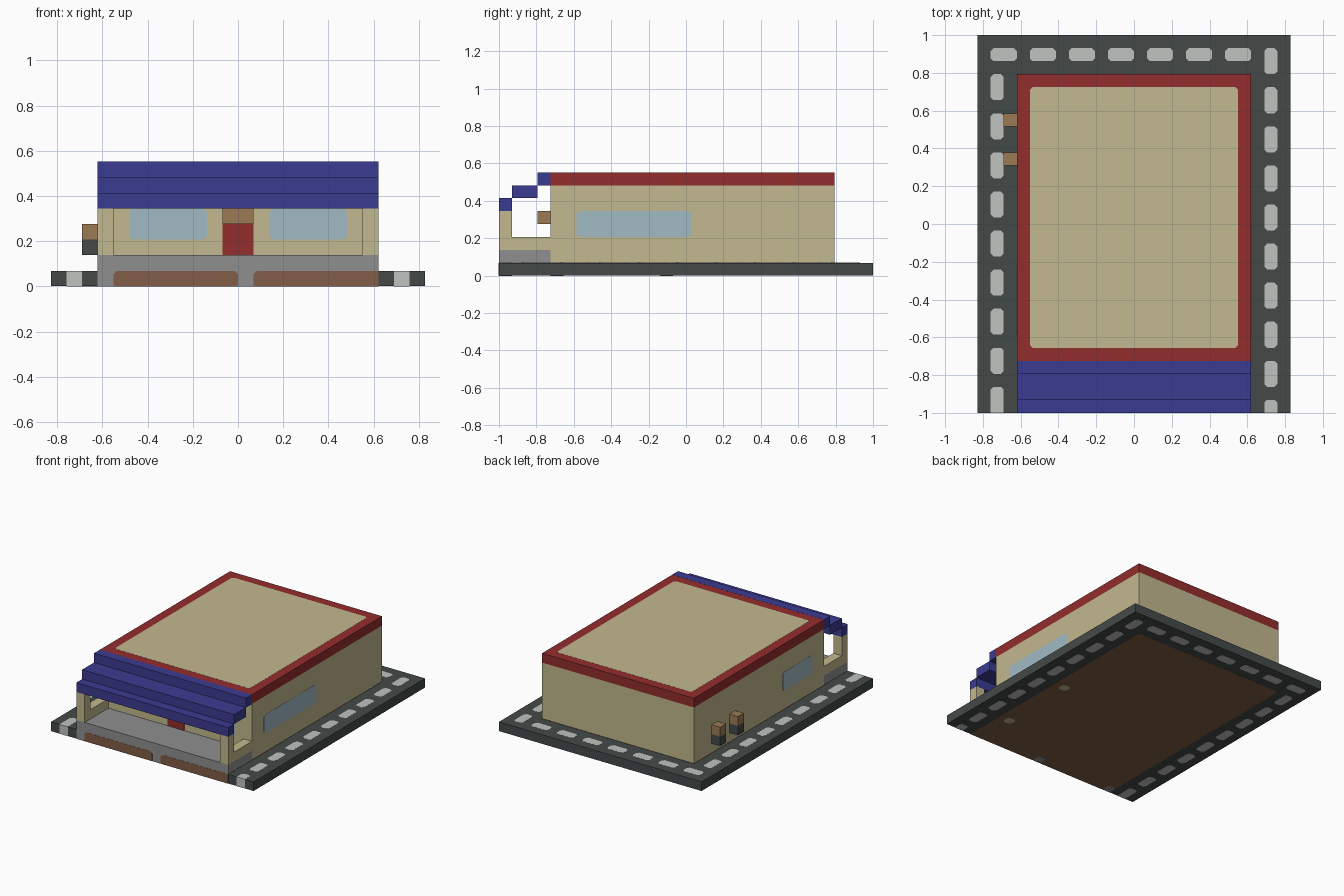
import bpy, bmesh
from mathutils import Vector

U = 2 / 29  # one block; all sizes below are in blocks

if "Cube" in bpy.data.objects:
    bpy.data.objects.remove(bpy.data.objects["Cube"], do_unlink=True)


def material(name, rgb):
    lin = [((c / 255 + 0.055) / 1.055) ** 2.4 for c in rgb] + [1]
    m = bpy.data.materials.new(name)
    m.use_nodes = True
    m.diffuse_color = lin
    m.node_tree.nodes["Principled BSDF"].inputs["Base Color"].default_value = lin
    return m


asphalt = material("asphalt", (68, 74, 73))
paint = material("road paint", (192, 194, 192))
plaster = material("beige plaster", (194, 184, 142))
red = material("red trim", (148, 45, 45))
blue = material("blue awning", (59, 59, 146))
glass = material("window glass", (161, 186, 196))
stone = material("grey stone", (143, 143, 143))
wood = material("brown wood", (156, 122, 85))
earth = material("brown earth", (129, 93, 70))


def finish(name, bm, mat):
    bmesh.ops.scale(bm, vec=(U, U, U), verts=bm.verts)
    me = bpy.data.meshes.new(name)
    bm.to_mesh(me)
    bm.free()
    me.materials.append(mat)
    ob = bpy.data.objects.new(name, me)
    bpy.context.collection.objects.link(ob)
    return ob


def box(name, mat, x, y, z, cut_axis=None, keep=None):
    """Block between x, y, z ranges; corners along cut_axis are clipped."""
    bm = bmesh.new()
    bmesh.ops.create_cube(bm, size=1)
    for v in bm.verts:
        v.co = Vector([r[0] if c < 0 else r[1] for c, r in zip(v.co, (x, y, z))])
    if cut_axis is not None:
        edges = []
        for e in bm.edges:
            d = e.verts[1].co - e.verts[0].co
            mid = (e.verts[0].co + e.verts[1].co) / 2
            if all(abs(d[i]) < 1e-5 for i in range(3) if i != cut_axis):
                if keep is None or keep(mid):
                    edges.append(e)
        bmesh.ops.bevel(bm, geom=edges, offset=0.22, segments=1, affect='EDGES')
    return finish(name, bm, mat)


FRONT, BACK = -14.5, 14.5
WALL_F, WALL_B = -10.5, 11.5
SLAB = (0.01, 0.99)

# Road around the plot
box("road_back", asphalt, (-12, 12), (WALL_B, BACK), SLAB)
for side, x in (("left", (9, 12)), ("right", (-12, -9))):
    box("road_" + side, asphalt, x, (FRONT, WALL_B), SLAB)


# Lane dashes, showing above and below the road
def dash(x, y):
    box("lane_dash", paint, x, y, (0, 1), 2, lambda p: p.y > FRONT + 0.1)


for i in range(7):
    dash((3 * i - 11, 3 * i - 9), (12.5, 13.5))
for x, top in (((10, 11), 13.5), ((-11, -10), 11.5)):
    while top > FRONT:
        dash(x, (max(top - 2, FRONT), top))
        top -= 3
    box("lane_dash_end", paint, x, (FRONT - 0.01, FRONT + 0.05), (0, 1))

# Underside of the plot with a few dug-out cells
dug = {(3.5, 1), (3.5, 0), (3.5, -1), (4.5, -2), (2.5, 0), (-2.5, 2),
       (-6.5, -7), (-6.5, -6), (-6.5, -5), (-7.5, -6)}
bm = bmesh.new()
bmesh.ops.create_grid(bm, x_segments=18, y_segments=26, size=1)
for v in bm.verts:
    v.co = Vector((v.co.x * 9, v.co.y * 13 - 1.5, 0))
bmesh.ops.reverse_faces(bm, faces=bm.faces)
pits = []
for f in bm.faces:
    c = f.calc_center_median()
    if (round(c.x * 2) / 2, round(c.y)) in dug:
        pits.append(f)
new = bmesh.ops.extrude_face_region(bm, geom=pits)["geom"]
for v in new:
    if isinstance(v, bmesh.types.BMVert):
        v.co.z = 0.95
finish("ground_underside", bm, earth)

# Stone foundation front with earth panels and the patio floor
box("foundation_front", stone, (-9, 9), (FRONT, FRONT + 0.5), (0.01, 1))
for x in ((-8, 0), (1, 9)):
    box("earth_panel", earth, x, (FRONT - 0.02, FRONT + 0.03), (0, 0.99), 1,
        lambda p: p.z > 0.5 and p.x < 8.5)
for x in ((-9, -8), (0, 1)):
    box("foundation_foot", stone, x, (FRONT, FRONT + 1), (-0.01, 0.04))
for y in (-1.5, -10):
    box("wall_foot", plaster, (7.2, 8.2), (y - 0.5, y + 0.5), (-0.01, 0.04), 2)
box("patio_floor", stone, (-9, 9), (FRONT, WALL_F), (1, 2))

# Building body and roof
box("walls", plaster, (-9, 9), (WALL_F, WALL_B), (1, 7))
box("roof_trim", red, (-9, 9), (WALL_F, WALL_B), (7, 7.99))
box("roof_panel", plaster, (-8, 8), (WALL_F + 1, WALL_B - 1), (7.9, 8), 2)

# Door, sign and windows
box("door", red, (-1, 1), (WALL_F - 0.02, WALL_F + 0.05), (2, 4))
box("door_sign", wood, (-1, 1), (WALL_F - 1, WALL_F), (4, 5))
for x in ((2, 7), (-7, -2)):
    box("front_window", glass, x, (WALL_F - 0.02, WALL_F + 0.05), (3, 5), 1)
box("left_window", glass, (8.95, 9.02), (-8.5, 0.4), (3, 5), 0)
box("right_window", glass, (-9.02, -8.95), (-8.5, -3.5), (3, 5), 0)

# Porch posts and low side rails
for x in ((8, 9), (-9, -8)):
    box("porch_post", plaster, x, (FRONT, FRONT + 1), (2, 5))
    box("porch_rail", plaster, x, (FRONT + 1, WALL_F), (2, 3))

# Stepped awning
for y, z in (((-14.5, -13.5), 5), ((-13.5, -11.5), 6), ((-11.5, -10.5), 7)):
    box("awning_step", blue, (-9, 9), y, (z, z + 1))

# Meter boxes on the right wall
for y in (4.5, 7.5):
    box("meter_base", asphalt, (-10, -9), (y, y + 1), (2, 3))
    box("meter_top", wood, (-10, -9), (y, y + 1), (3, 4))
